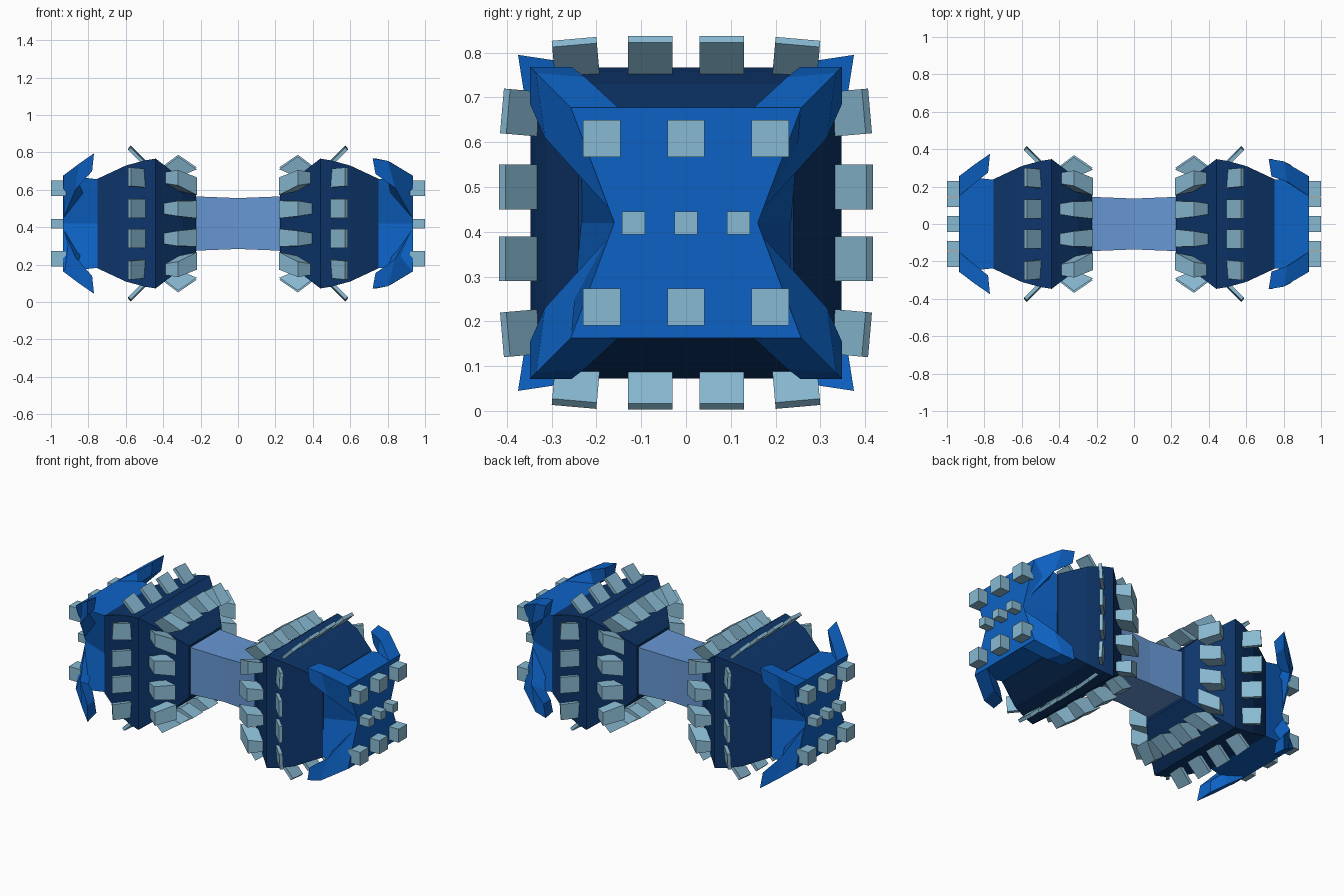
import bpy, bmesh, math
from mathutils import Matrix, Vector

if "Cube" in bpy.data.objects:
    bpy.data.objects.remove(bpy.data.objects["Cube"])

CZ = 0.42  # height of the long axis


def material(name, rgb):
    m = bpy.data.materials.new(name)
    m.diffuse_color = (*rgb, 1)
    m.use_nodes = True
    m.node_tree.nodes["Principled BSDF"].inputs["Base Color"].default_value = m.diffuse_color
    return m


NAVY = material("navy", (0.004, 0.036, 0.145))
BLUE = material("bright_blue", (0.004, 0.122, 0.56))
PALE = material("pale_blue", (0.25, 0.49, 0.65))
GRIP = material("grip_blue", (0.135, 0.31, 0.66))


def build(name, lofts, mat):
    """Make one flat-shaded object from capped lofts (lists of equal rings)."""
    bm = bmesh.new()
    for rings in lofts:
        vs = [[bm.verts.new(p) for p in r] for r in rings]
        n = len(vs[0])
        for a, b in zip(vs, vs[1:]):
            for i in range(n):
                j = (i + 1) % n
                bm.faces.new((a[i], a[j], b[j], b[i]))
        bm.faces.new(vs[0])
        bm.faces.new(vs[-1])
    bmesh.ops.recalc_face_normals(bm, faces=bm.faces)
    me = bpy.data.meshes.new(name)
    bm.to_mesh(me)
    bm.free()
    me.materials.append(mat)
    ob = bpy.data.objects.new(name, me)
    ob.location.z = CZ
    bpy.context.collection.objects.link(ob)


def square(x, h, cy=0, cz=0):
    return [(x, cy - h, cz - h), (x, cy + h, cz - h), (x, cy + h, cz + h), (x, cy - h, cz + h)]


def moved(rings, f):
    return [[f(Vector(p)) for p in r] for r in rings]


def claw(off, s):
    """Curved tooth reaching toward the grip."""
    corner = abs(off) > 0.1
    skew = (0, 0, -0.045, -0.03) if corner else (0, 0, -0.005, 0)
    sg = math.copysign(1, off)
    prof = [(0.41, 0.30, 0.027), (0.32, 0.368, 0.041), (0.22, 0.30, 0.047), (0.31, 0.262, 0.044)]
    return [[(s * x, off + sg * k + e * w, h - (0.01 if corner else 0))
             for (x, h, w), k in zip(prof, skew)] for e in (-1, 1)]


def plate(off, s):
    """Thin stud leaning outward at 45 degrees."""
    t = 0.007
    prof = [(0.49 - t, 0.32 + t), (0.49 + t, 0.32 - t), (0.58 + t, 0.41 - t), (0.58 - t, 0.41 + t)]
    rings = [[(s * x, off + e * 0.05, h) for x, h in prof] for e in (-1, 1)]
    if abs(off) > 0.1:  # corner studs turn slightly
        c = Vector((0, off, 0.36))
        r = Matrix.Rotation(-math.copysign(math.radians(5), off), 3, 'X')
        rings = moved(rings, lambda p: r @ (p - c) + c - Vector((0, 0, 0.006)))
    return rings


# Grip
build("grip", [[square(x, h) for x, h in ((-0.24, 0.147), (-0.2, 0.144), (0, 0.136), (0.2, 0.144), (0.24, 0.147))]], GRIP)

for s, side in ((-1, "left"), (1, "right")):
    flip = lambda p: (s * p.x, p.y, p.z)

    # Square tapered head
    head = [square(x, h) for x, h in ((0.225, 0.16), (0.30, 0.24), (0.405, 0.32), (0.44, 0.347),
                                      (0.50, 0.337), (0.60, 0.31), (0.75, 0.24))]
    build(side + "_head", [moved(head, flip)], NAVY)

    # End cap with a notched hourglass face
    def hexa(x, h, m):
        return [(x, -h, -h), (x, h, -h), (x, m, 0), (x, h, h), (x, -h, h), (x, -m, 0)]
    build(side + "_end_cap", [moved([hexa(0.745, 0.236, 0.234), hexa(0.935, 0.257, 0.16)], flip)], BLUE)

    # Four swept-back corner horns
    root = [(0.935, 0.256, 0.256), (0.934, 0.15, 0.256), (0.80, 0.15, 0.15), (0.932, 0.17, 0.03)]
    if s > 0:
        mid = [(0.80, 0.335, 0.335), (0.82, 0.225, 0.325), (0.80, 0.235, 0.235), (0.84, 0.315, 0.19)]
        tip = [(0.72, 0.348, 0.348), (0.735, 0.255, 0.348), (0.74, 0.27, 0.27), (0.735, 0.348, 0.265)]
    else:
        mid = [(0.85, 0.32, 0.32), (0.85, 0.22, 0.31), (0.85, 0.225, 0.225), (0.87, 0.305, 0.18)]
        tip = [(0.77, 0.375, 0.375), (0.78, 0.275, 0.36), (0.79, 0.28, 0.28), (0.78, 0.36, 0.28)]
    horns = [moved([root, mid, tip], lambda p: (s * p.x, a * p.y, b * p.z))
             for a in (-1, 1) for b in (-1, 1)]
    build(side + "_horns", horns, BLUE)

    # Claws and leaning studs around all four sides
    claws, plates = [], []
    for k in range(4):
        rot = Matrix.Rotation(k * math.pi / 2, 3, 'X')
        turn = lambda p: rot @ p
        claws += [moved(claw(o, s), turn) for o in (-0.245, -0.08, 0.08, 0.245)]
        plates += [moved(plate(o, s), turn) for o in (-0.245, -0.08, 0.08, 0.245)]
    build(side + "_claws", claws, PALE)
    build(side + "_leaning_studs", plates, PALE)

    # Cube studs on the end face
    cubes = []
    for z, gap, h in ((-0.188, 0.188, 0.0415), (0, 0.117, 0.0255), (0.188, 0.188, 0.0415)):
        for y in (-gap, 0, gap):
            cubes.append([square(s * 0.92, h, y, z), square(s * 1.0, h, y, z)])
    build(side + "_end_studs", cubes, PALE)
